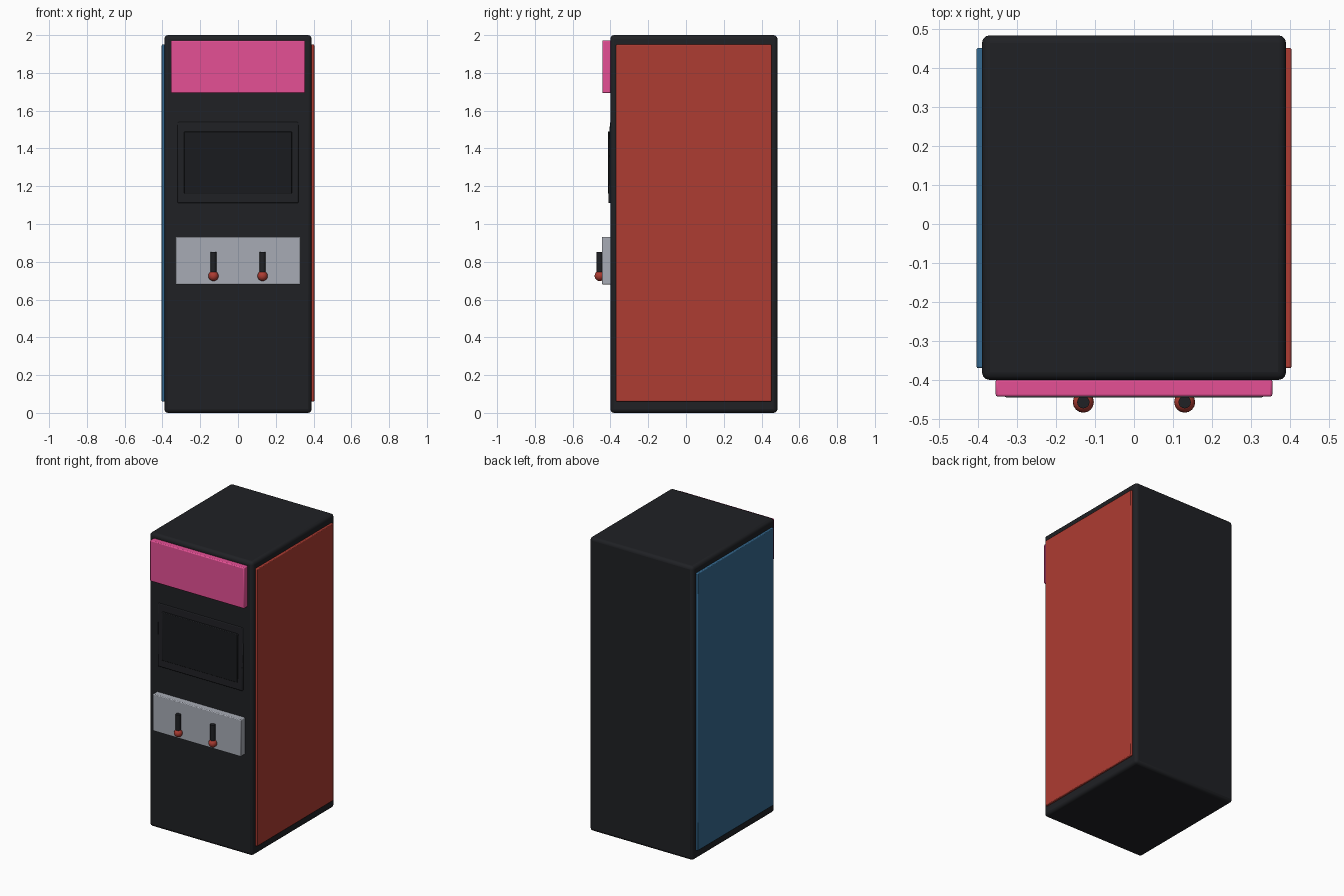
import bpy
import math

if "Cube" in bpy.data.objects:
    bpy.data.objects.remove(bpy.data.objects["Cube"])


def material(name, rgb):
    m = bpy.data.materials.new(name)
    m.diffuse_color = (*rgb, 1)
    m.use_nodes = True
    m.node_tree.nodes["Principled BSDF"].inputs["Base Color"].default_value = m.diffuse_color
    return m


BLACK = material("black", (0.014, 0.015, 0.018))
SCREEN = material("screen_black", (0.010, 0.011, 0.013))
RED = material("red", (0.42, 0.045, 0.032))
BLUE = material("blue", (0.036, 0.144, 0.283))
PINK = material("pink", (0.78, 0.08, 0.30))
GREY = material("light_grey", (0.39, 0.41, 0.46))


def finish(name, mat):
    ob = bpy.context.object
    ob.name = ob.data.name = name
    ob.data.materials.append(mat)
    bpy.ops.object.shade_smooth_by_angle()
    return ob


def box(name, lo, hi, mat, bevel, segments=2, tilt=0):
    mid = [(a + b) / 2 for a, b in zip(lo, hi)]
    bpy.ops.mesh.primitive_cube_add(size=1, location=mid)
    ob = bpy.context.object
    ob.scale = [b - a for a, b in zip(lo, hi)]
    bpy.ops.object.transform_apply(location=False, rotation=False, scale=True)
    finish(name, mat)
    ob.rotation_euler.x = tilt
    mod = ob.modifiers.new("soft_edges", "BEVEL")
    mod.width = bevel
    mod.segments = segments
    return ob


# Cabinet and coloured side panels
box("cabinet", (-0.39, -0.40, 0), (0.39, 0.484, 2), BLACK, 0.02, 3)
for name, side, mat in (("left_panel", -1, BLUE), ("right_panel", 1, RED)):
    x0, x1 = sorted((side * 0.38, side * 0.404))
    box(name, (x0, -0.37, 0.06), (x1, 0.452, 1.95), mat, 0.005)

# Lit header sign
box("marquee", (-0.355, -0.443, 1.693), (0.355, -0.398, 1.972), PINK, 0.006)

# Screen surround and glass, leaning slightly back
box("bezel", (-0.32, -0.407, 1.11), (0.32, -0.38, 1.54), BLACK, 0.006,
    tilt=math.radians(-1))
box("screen", (-0.285, -0.413, 1.16), (0.285, -0.385, 1.49), SCREEN, 0.004)

# Control panel
box("control_panel", (-0.332, -0.445, 0.68), (0.332, -0.395, 0.932), GREY, 0.005)

# Joysticks
for name, x in (("left", -0.13), ("right", 0.13)):
    bpy.ops.mesh.primitive_cylinder_add(
        vertices=16, radius=0.016, depth=0.12, location=(x, -0.457, 0.793))
    finish(name + "_joystick_shaft", BLACK)
    bpy.ops.mesh.primitive_uv_sphere_add(
        segments=16, ring_count=10, radius=0.027, location=(x, -0.457, 0.725))
    finish(name + "_joystick_ball", RED)
